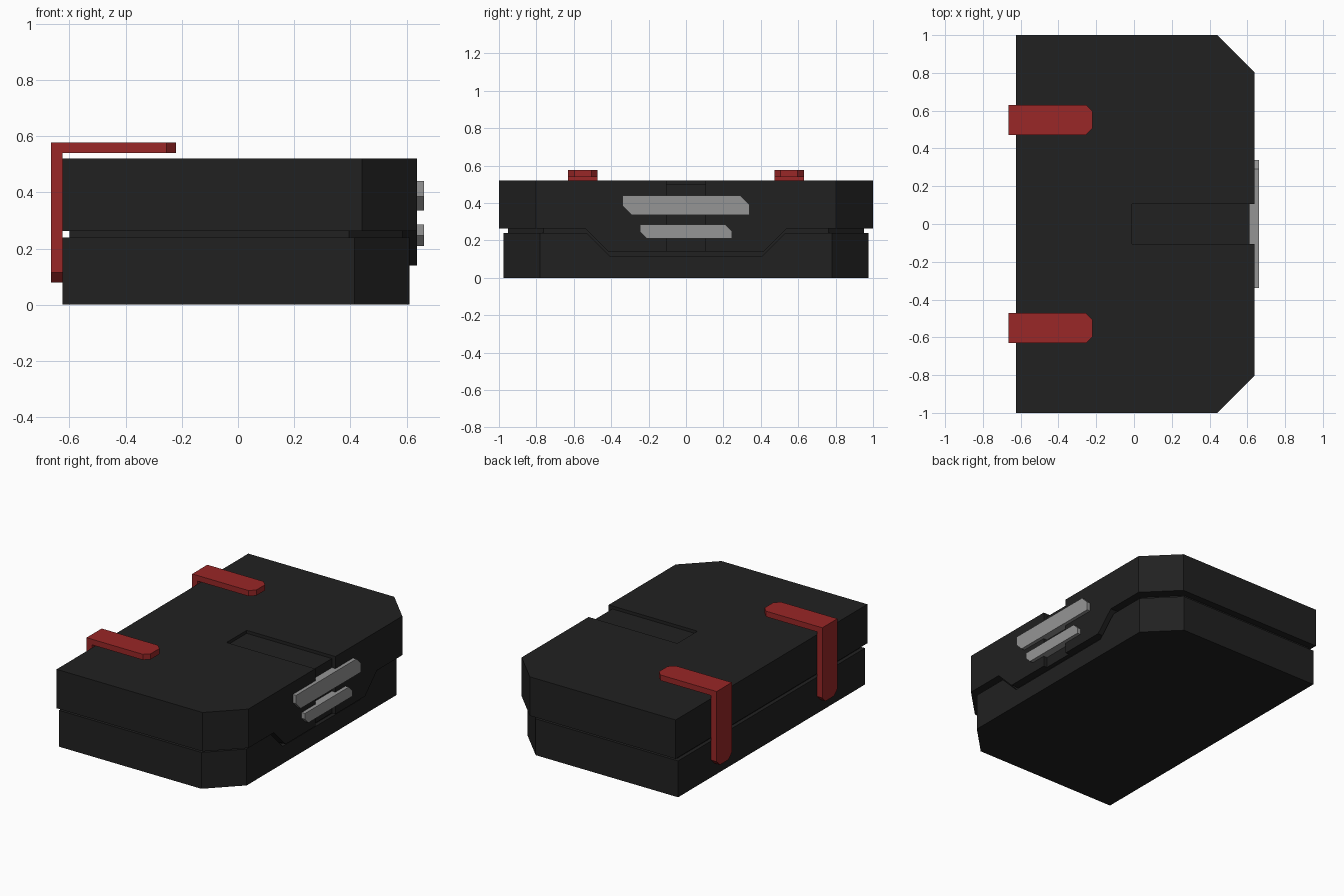
import bpy, bmesh

if "Cube" in bpy.data.objects:
    bpy.data.objects.remove(bpy.data.objects["Cube"])

def material(name, color):
    m = bpy.data.materials.new(name)
    m.diffuse_color = (*color, 1)
    m.use_nodes = True
    m.node_tree.nodes["Principled BSDF"].inputs["Base Color"].default_value = m.diffuse_color
    return m

BLACK = material("matte_black", (0.015, 0.015, 0.015))
RED = material("red", (0.32, 0.02, 0.02))
GREY = material("grey", (0.3, 0.3, 0.3))

def prism(name, pts, axis, lo, hi, mat=BLACK):
    """Extrude a 2D outline along an axis: 'z' takes (x, y), 'x' (y, z), 'y' (x, z)."""
    place = {"z": lambda a, b, c: (a, b, c),
             "x": lambda a, b, c: (c, a, b),
             "y": lambda a, b, c: (a, c, b)}[axis]
    bm = bmesh.new()
    face = bm.faces.new([bm.verts.new(place(a, b, lo)) for a, b in pts])
    ext = bmesh.ops.extrude_face_region(bm, geom=[face])
    bmesh.ops.translate(bm, vec=place(0, 0, hi - lo),
                        verts=[v for v in ext["geom"] if isinstance(v, bmesh.types.BMVert)])
    bmesh.ops.recalc_face_normals(bm, faces=bm.faces)
    me = bpy.data.meshes.new(name)
    bm.to_mesh(me)
    bm.free()
    me.materials.append(mat)
    ob = bpy.data.objects.new(name, me)
    bpy.context.collection.objects.link(ob)
    return ob

def boolean(target, helper, op):
    mod = target.modifiers.new(op.lower(), "BOOLEAN")
    mod.object, mod.operation, mod.solver = helper, op, "EXACT"
    bpy.context.view_layer.objects.active = target
    bpy.ops.object.modifier_apply(modifier=mod.name)
    bpy.data.objects.remove(helper, do_unlink=True)

def case_outline(back, front, half, cham):
    return [(back, -half), (front - cham, -half), (front, cham - half),
            (front, half - cham), (front - cham, half), (back, half)]

def trapezoid(bottom, top, z0, z1):
    return [(-bottom, z0), (bottom, z0), (top, z1), (-top, z1)]

# Lower shell with a stepped cutout in its front wall
base = prism("lower_shell", case_outline(-0.625, 0.61, 0.975, 0.195), "z", 0, 0.24)
boolean(base, prism("cut", trapezoid(0.405, 0.555, 0.115, 0.265), "x", 0.58, 0.7), "DIFFERENCE")

# Recessed core visible in the seam
prism("inner_core", case_outline(-0.6, 0.585, 0.953, 0.19), "z", 0.09, 0.3)

# Lid with front lip, and the shallow channel running over the top and down the front
lid = prism("lid", case_outline(-0.625, 0.638, 1.0, 0.197), "z", 0.263, 0.52)
boolean(lid, prism("lip", trapezoid(0.415, 0.575, 0.14, 0.3), "x", 0.582, 0.638), "UNION")
channel = [(-0.01, 0.5), (0.612, 0.5), (0.612, 0.1), (0.7, 0.1), (0.7, 0.6), (-0.01, 0.6)]
boolean(lid, prism("channel", channel, "y", -0.105, 0.105), "DIFFERENCE")

# Front latch bars
def latch(name, half, z0, z1, c):
    pts = [(-half, z1), (half - c, z1), (half, z1 - c),
           (half, z0), (c - half, z0), (-half, z0 + c)]
    prism(name, pts, "x", 0.61, 0.662, GREY)

latch("upper_latch_bar", 0.34, 0.335, 0.44, 0.05)
latch("lower_latch_bar", 0.247, 0.21, 0.285, 0.037)

# Red hinge straps: L-shaped profile with clipped ends
L = [(-0.665, 0.08), (-0.625, 0.08), (-0.625, 0.54), (-0.22, 0.54),
     (-0.22, 0.577), (-0.665, 0.577)]
for side, name in ((1, "left_strap"), (-1, "right_strap")):
    y = side * 0.551
    w, c = 0.079, 0.034
    strap = prism(name, L, "y", y - w, y + w, RED)
    for s in (1, -1):
        e = y + s * w
        i = e - s * c
        o = e + s * 0.02
        top_cut = [(-0.22 - c, e), (-0.22, i), (-0.2, i), (-0.2, o), (-0.22 - c, o)]
        low_cut = [(e, 0.08 + c), (i, 0.08), (i, 0.06), (o, 0.06), (o, 0.08 + c)]
        boolean(strap, prism("cut", top_cut, "z", 0.5, 0.6, RED), "DIFFERENCE")
        boolean(strap, prism("cut", low_cut, "x", -0.7, -0.6, RED), "DIFFERENCE")
